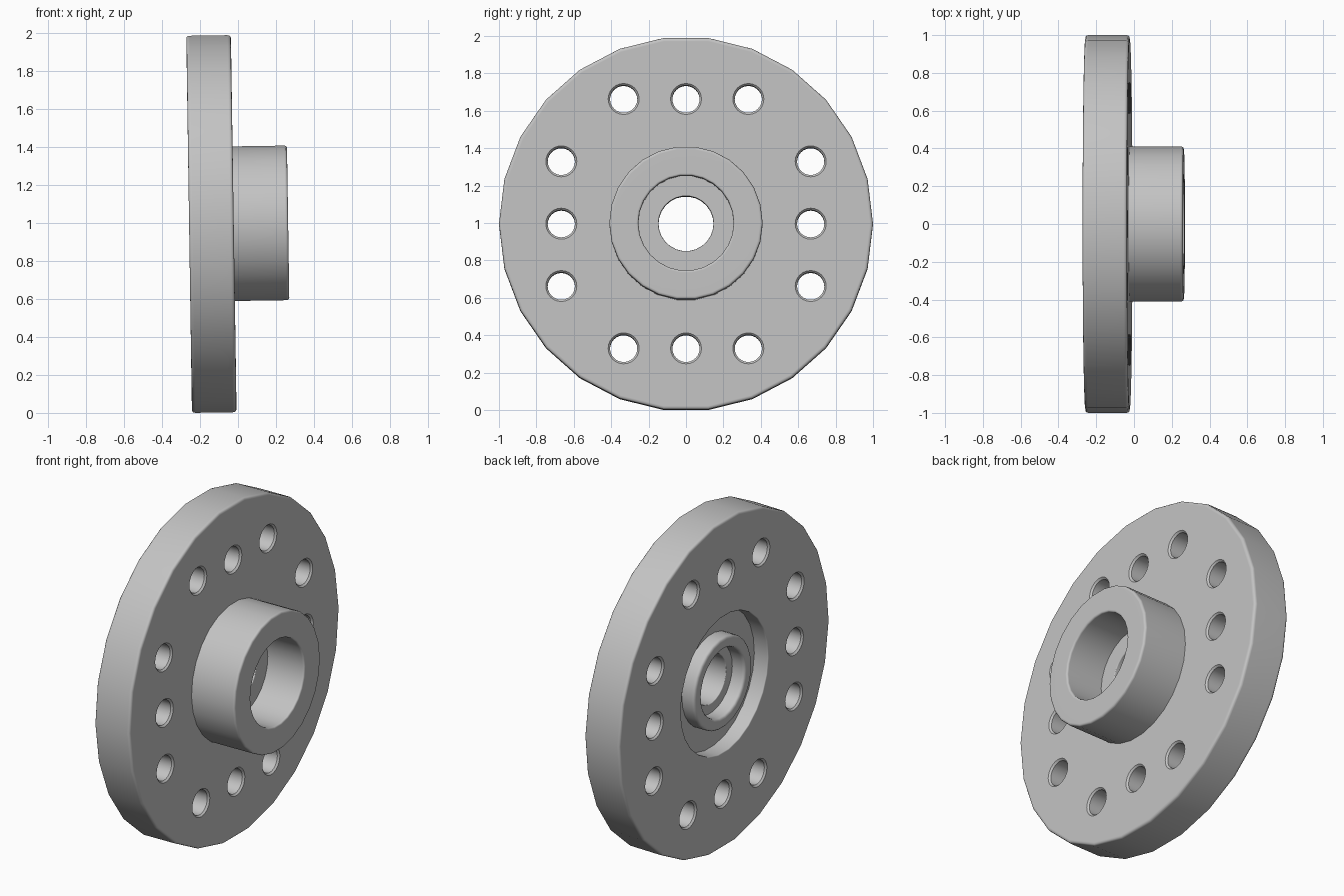
import bpy, bmesh, math
from mathutils import Vector

if "Cube" in bpy.data.objects:
    bpy.data.objects.remove(bpy.data.objects["Cube"], do_unlink=True)


def rounded(profile, steps=3):
    """Round each corner (x, radius, bevel) of a closed profile."""
    pts = []
    for i, (x, r, bev) in enumerate(profile):
        p = Vector((x, r))
        if bev == 0:
            pts.append(p)
            continue
        a = Vector(profile[i - 1][:2])
        b = Vector(profile[(i + 1) % len(profile)][:2])
        a = p + (a - p).normalized() * bev
        b = p + (b - p).normalized() * bev
        for s in range(steps + 1):
            t = s / steps
            pts.append(a * (1 - t) ** 2 + p * 2 * t * (1 - t) + b * t * t)
    return pts


def lathe(bm, pts, sides, y=0, z=0):
    """Turn a closed profile about an axis parallel to x."""
    rings = []
    for k in range(sides):
        c, s = math.cos(math.tau * k / sides), math.sin(math.tau * k / sides)
        rings.append([bm.verts.new((p[0], y + p[1] * c, z + p[1] * s)) for p in pts])
    for k in range(sides):
        r0, r1 = rings[k], rings[(k + 1) % sides]
        for i in range(len(pts)):
            j = (i + 1) % len(pts)
            bm.faces.new((r0[i], r0[j], r1[j], r1[i]))


def finish(bm, name):
    bmesh.ops.remove_doubles(bm, verts=bm.verts, dist=1e-5)
    bmesh.ops.recalc_face_normals(bm, faces=bm.faces)
    mesh = bpy.data.meshes.new(name)
    bm.to_mesh(mesh)
    bm.free()
    obj = bpy.data.objects.new(name, mesh)
    bpy.context.collection.objects.link(obj)
    return obj


BACK, FRONT, END, FLOOR = -0.2575, -0.0225, 0.264, -0.165
SHOULDER = 0.02

# Turned body: bore, hub, flange, rear recess and raised rear ring
profile = [
    (SHOULDER, 0.147, 0.006), (SHOULDER, 0.255, 0),
    (END, 0.255, 0.012), (END, 0.41, 0.015),
    (FRONT, 0.41, 0), (FRONT, 1, 0.018),
    (BACK, 1, 0.018), (BACK, 0.415, 0.008),
    (FLOOR, 0.415, 0), (FLOOR, 0.275, 0),
    (BACK + 0.008, 0.275, 0.02), (BACK + 0.008, 0.205, 0.02),
    (FLOOR, 0.205, 0), (FLOOR, 0.147, 0.006),
]
bm = bmesh.new()
lathe(bm, rounded(profile), 26)
body = finish(bm, "flanged_hub")

# Bolt holes with eased lips, three along each side of a square
R, LIP, OUT = 0.073, 0.01, 0.02
hole = [(BACK - OUT, 0), (BACK - OUT, R + LIP + OUT), (BACK + LIP, R),
        (FRONT - LIP, R), (FRONT + OUT, R + LIP + OUT), (FRONT + OUT, 0)]
bm = bmesh.new()
for i in (-1, 0, 1):
    for side in (-1, 1):
        lathe(bm, hole, 24, i / 3, side * 2 / 3)
        lathe(bm, hole, 24, side * 2 / 3, i / 3)
cutter = finish(bm, "bolt_hole_cutter")
cutter.hide_render = True

cut = body.modifiers.new("bolt_holes", 'BOOLEAN')
cut.operation = 'DIFFERENCE'
cut.solver = 'EXACT'
cut.object = cutter
bpy.ops.object.select_all(action='DESELECT')
body.select_set(True)
bpy.context.view_layer.objects.active = body
bpy.ops.object.modifier_apply(modifier=cut.name)
bpy.data.objects.remove(cutter, do_unlink=True)

# Smooth shading with flat faces kept flat
bpy.ops.object.shade_smooth_by_angle(angle=math.radians(35))
weighted = body.modifiers.new("even_shading", 'WEIGHTED_NORMAL')
weighted.keep_sharp = True

# Plain grey metal
grey = bpy.data.materials.new("plain_grey")
grey.use_nodes = True
colour = (0.55, 0.55, 0.55, 1)
grey.diffuse_color = colour
grey.node_tree.nodes["Principled BSDF"].inputs["Base Color"].default_value = colour
body.data.materials.clear()
body.data.materials.append(grey)
for face in body.data.polygons:
    face.material_index = 0

# Slight lean, resting on the ground
body.rotation_euler = (0, -0.015, 0)
body.location = (0, 0, 0.9965)
